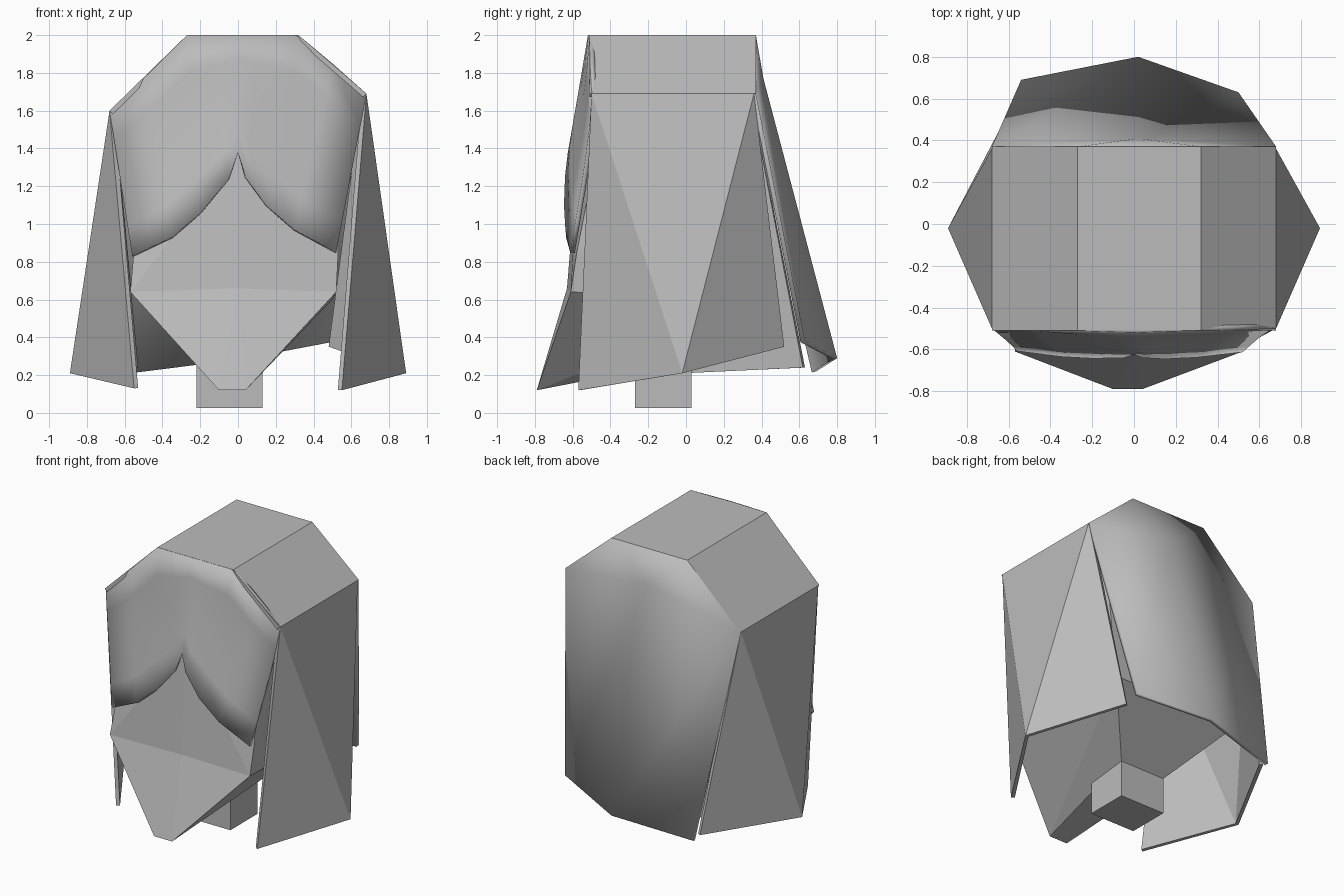
import bpy, bmesh
from mathutils import Vector

cube = bpy.data.objects.get("Cube")
if cube:
    bpy.data.objects.remove(cube)

# Single clay grey for everything
grey = bpy.data.materials.new("clay_grey")
grey.use_nodes = True
grey.diffuse_color = (0.5, 0.5, 0.5, 1)
grey.node_tree.nodes["Principled BSDF"].inputs["Base Color"].default_value = grey.diffuse_color


def finish(name, bm):
    mesh = bpy.data.meshes.new(name)
    bm.to_mesh(mesh)
    bm.free()
    mesh.materials.append(grey)
    obj = bpy.data.objects.new(name, mesh)
    bpy.context.collection.objects.link(obj)
    return obj


def shell(name, points, faces, thickness=0.025):
    """Thin sheet with outward normals, thickened inwards."""
    bm = bmesh.new()
    verts = [bm.verts.new(p) for p in points]
    for f in faces:
        face = bm.faces.new([verts[i] for i in f])
        face.normal_update()
        if face.normal.dot(face.calc_center_median() - Vector((0, 0, 1))) < 0:
            face.normal_flip()
    obj = finish(name, bm)
    mod = obj.modifiers.new("thickness", 'SOLIDIFY')
    mod.thickness = thickness
    mod.offset = -1
    return obj


def hull(name, points):
    bm = bmesh.new()
    for p in points:
        bm.verts.new(p)
    bmesh.ops.convex_hull(bm, input=bm.verts[:])
    bmesh.ops.recalc_face_normals(bm, faces=bm.faces[:])
    return finish(name, bm)


def both(x, y, z):
    return [(-x, y, z), (x, y, z)]


def strip_faces(columns, rows):
    return [(c * rows + r, c * rows + r + 1, (c + 1) * rows + r + 1, (c + 1) * rows + r)
            for c in range(columns - 1) for r in range(rows - 1)]


# Head: upper block and jaw share the cheek line
cheek_line = [(-0.57, -0.61, 0.64), (0, -0.63, 0.66), (0.52, -0.61, 0.64)]
back_corners = both(0.5, 0.42, 0.6)
hull("upper_head", cheek_line + back_corners + [(0, -0.57, 1.4)]
     + both(0.53, -0.58, 0.84) + both(0.5, -0.46, 1.45) + both(0.5, 0.32, 1.45))
neck_ring = [(x, y) for x in (-0.22, 0.13) for y in (-0.27, 0.03)]
hull("jaw", cheek_line + back_corners + [(-0.1, -0.79, 0.12), (0.04, -0.79, 0.12)]
     + [(x, y, 0.28) for x, y in neck_ring])
hull("neck", [(x, y, z) for x, y in neck_ring for z in (0.025, 0.35)])

# Crown of the hair: faceted arch
arch = [(-0.68, 1.6), (-0.27, 2), (0.32, 2), (0.68, 1.69)]
shell("hair_crown", [(x, y, z) for x, z in arch for y in (-0.51, 0.37)], strip_faces(4, 2))

# Fringe: columns running from the arch to two swept lobes
tops = [(-0.68, 1.6), (-0.47, 1.8), (-0.27, 2), (-0.1, 2), (0.02, 2),
        (0.12, 2), (0.32, 2), (0.5, 1.85), (0.68, 1.69)]
ends = [(-0.56, 0.83), (-0.35, 0.93), (-0.2, 1.06), (-0.05, 1.24), (0, 1.38),
        (0.04, 1.25), (0.15, 1.1), (0.3, 0.97), (0.52, 0.85)]


def fringe_y(x, z):
    t = min(abs(x) / 0.6, 1)
    middle = -0.52 - 0.17 * (2 - z)
    side = -0.5 - 0.13 * max(0, 1.6 - z)
    return middle * (1 - t) + side * t


ROWS = 6
points = []
for (x0, z0), (x1, z1) in zip(tops, ends):
    for r in range(ROWS):
        k = r / (ROWS - 1)
        x, z = x0 + (x1 - x0) * k, z0 + (z1 - z0) * k
        points.append((x, fringe_y(x, z), z))
fringe = shell("fringe", points, strip_faces(len(tops), ROWS))

# Side locks: a ridge low in the middle fans out to the top edge
side_faces = [(0, 1, 3), (0, 3, 2), (1, 4, 3)]
shell("left_lock", [(0.68, -0.5, 1.69), (0.68, 0.36, 1.69), (0.55, -0.57, 0.12),
                    (0.89, -0.02, 0.21), (0.5, 0.52, 0.35)], side_faces)
shell("right_lock", [(-0.68, -0.5, 1.6), (-0.68, 0.36, 1.6), (-0.55, -0.57, 0.13),
                     (-0.89, -0.02, 0.21), (-0.55, 0.63, 0.24)], side_faces)

# Back hair: folded along the middle
back = shell("back_hair", [(-0.27, 0.37, 2), (0.02, 0.37, 2), (0.32, 0.37, 2),
                           (-0.68, 0.37, 1.6), (0.02, 0.41, 1.77), (0.68, 0.37, 1.69),
                           (-0.54, 0.69, 0.22), (0.02, 0.8, 0.29), (0.5, 0.63, 0.38)],
             [(0, 1, 4), (1, 2, 4), (0, 4, 3), (2, 5, 4), (3, 4, 7, 6), (4, 5, 8, 7)])

# Soft shading on the gently curved fringe and back
for obj in (fringe, back):
    bpy.ops.object.select_all(action='DESELECT')
    obj.select_set(True)
    bpy.context.view_layer.objects.active = obj
    bpy.ops.object.shade_smooth_by_angle(angle=0.4)
